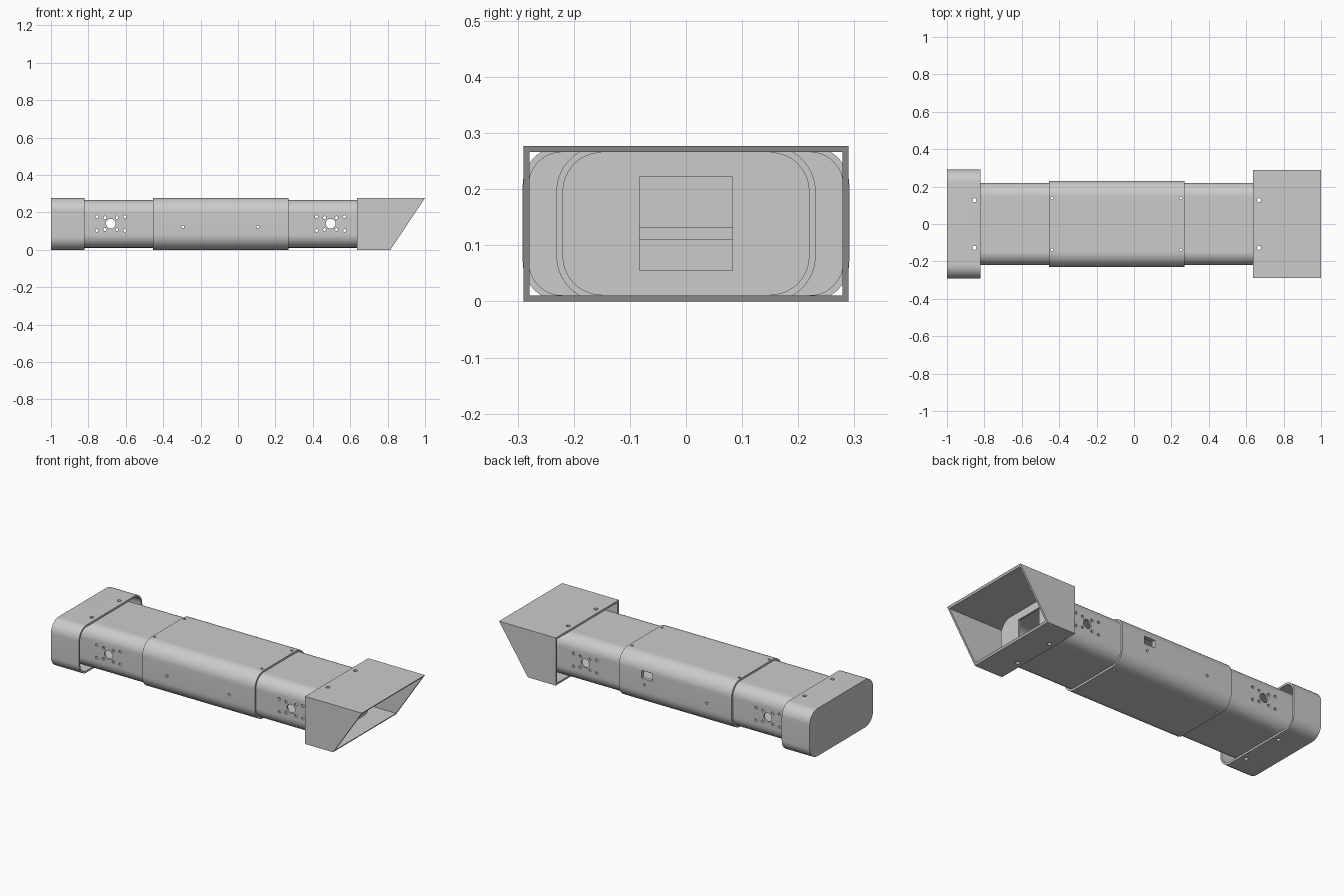
import bpy, bmesh, math
from mathutils import Matrix, Vector

cube = bpy.data.objects.get("Cube")
if cube:
    bpy.data.objects.remove(cube, do_unlink=True)

grey = bpy.data.materials.new("plain grey")
grey.use_nodes = True
GREY = (0.6, 0.6, 0.6, 1)
grey.diffuse_color = GREY
grey.node_tree.nodes["Principled BSDF"].inputs["Base Color"].default_value = GREY

H = 0.277      # overall height
MID = H / 2
T = 0.011      # wall thickness


def make(name, bm):
    me = bpy.data.meshes.new(name)
    bm.to_mesh(me)
    bm.free()
    me.materials.append(grey)
    ob = bpy.data.objects.new(name, me)
    bpy.context.collection.objects.link(ob)
    return ob


def section(half_y, half_z, r, steps=14):
    """Rounded rectangle in the YZ plane."""
    if r <= 0:
        return [(s * half_y, MID + t * half_z) for s, t in ((1, 1), (-1, 1), (-1, -1), (1, -1))]
    pts = []
    for k, (s, t) in enumerate(((1, 1), (-1, 1), (-1, -1), (1, -1))):
        for i in range(steps + 1):
            a = math.pi / 2 * (k + i / steps)
            pts.append((s * (half_y - r) + r * math.cos(a),
                        MID + t * (half_z - r) + r * math.sin(a)))
    return pts


def shell(name, half_y, half_z, r, x0, x1, cap=False, slant=0):
    """Thin-walled sleeve along x; cap closes the x0 end, slant rakes the x1 end."""
    bm = bmesh.new()

    def ring(pts, x, rake):
        return [bm.verts.new((x + rake * z / H, y, z)) for y, z in pts]

    outer = section(half_y, half_z, r)
    inner = section(half_y - T, half_z - T, max(r - T, 0))
    a, b = ring(outer, x0, 0), ring(outer, x1, slant)
    c, d = ring(inner, x0 + (T if cap else 0), 0), ring(inner, x1, slant)
    pairs = [(a, b), (b, d), (d, c)]
    if cap:
        bm.faces.new(a)
        bm.faces.new(c)
    else:
        pairs.append((c, a))
    n = len(a)
    for p, q in pairs:
        for i in range(n):
            j = (i + 1) % n
            bm.faces.new((p[i], p[j], q[j], q[i]))
    bmesh.ops.recalc_face_normals(bm, faces=bm.faces)
    return make(name, bm)


def plate(name, half_y, half_z, r, x0, x1):
    """Solid slab with a rounded section."""
    bm = bmesh.new()
    pts = section(half_y, half_z, r)
    a = [bm.verts.new((x0, y, z)) for y, z in pts]
    b = [bm.verts.new((x1, y, z)) for y, z in pts]
    bm.faces.new(a)
    bm.faces.new(b)
    for i in range(len(a)):
        j = (i + 1) % len(a)
        bm.faces.new((a[i], a[j], b[j], b[i]))
    bmesh.ops.recalc_face_normals(bm, faces=bm.faces)
    return make(name, bm)


def add_box(bm, centre, size):
    bmesh.ops.create_cube(bm, size=1, matrix=Matrix.Translation(centre) @ Matrix.Diagonal((*size, 1)))


# Main parts
tube = shell("inner_tube", 0.22, MID - T, 0.07, -0.885, 0.70)
ends = [plate("tube_end_plate", 0.22 - T, MID - 2 * T, 0.07 - T, x, x + T)
        for x in (-0.885, 0.70 - T)]
sleeve = shell("middle_sleeve", 0.231, MID, 0.081, -0.455, 0.27)
rear = shell("rear_bumper", 0.291, MID, 0.07, -1, -0.82, cap=True)
front = shell("front_scoop", 0.29, MID, 0, 0.635, 0.815, slant=0.185)
bm = bmesh.new()
add_box(bm, (-0.093, 0, 0.1215), (0.56, 0.416, 0.023))
shelf = make("inner_shelf", bm)

# Hole cutters
bm = bmesh.new()


def drill(axis, pos, r):
    rot = Matrix.Rotation(math.pi / 2, 4, 'X') if axis == 'Y' else Matrix()
    bmesh.ops.create_cone(bm, cap_ends=True, segments=20, radius1=r, radius2=r,
                          depth=1, matrix=Matrix.Translation(Vector(pos)) @ rot)


for x in (-0.68, 0.495):                      # motor mounts
    drill('Y', (x, 0, 0.14), 0.026)
    for sx in (-1, 1):
        for sz in (-1, 1):
            drill('Y', (x + sx * 0.075, 0, 0.14 + sz * 0.037), 0.008)
            drill('Y', (x + sx * 0.032, 0, 0.14 + sz * 0.032), 0.008)
for x in (-0.295, 0.105):                     # shelf screws
    drill('Y', (x, 0, 0.1225), 0.007)
for x, y, r in ((-0.853, 0.127, 0.011), (0.668, 0.127, 0.011),
                (-0.44, 0.137, 0.007), (0.25, 0.137, 0.007)):
    for s in (-1, 1):                         # vertical screws
        drill('Z', (x, s * y, MID), r)
add_box(bm, (0.09, 0.22, 0.18), (0.07, 0.1, 0.045))      # back window
for x in (-0.88, 0.695):                      # square openings in the end plates
    add_box(bm, (x, 0, MID), (0.024, 0.166, 0.166))
cutter = make("hole_cutter", bm)
cutter.hide_render = True

parts = [tube, sleeve, rear, front, shelf] + ends
for ob in parts:
    mod = ob.modifiers.new("holes", 'BOOLEAN')
    mod.operation = 'DIFFERENCE'
    mod.solver = 'EXACT'
    mod.object = cutter
deps = bpy.context.evaluated_depsgraph_get()
deps.update()
cut = [bpy.data.meshes.new_from_object(ob.evaluated_get(deps)) for ob in parts]
for ob, me in zip(parts, cut):
    ob.modifiers.clear()
    ob.data = me
bpy.data.objects.remove(cutter, do_unlink=True)

# Smooth rounded walls, crisp edges
bpy.ops.object.select_all(action='DESELECT')
for ob in parts:
    ob.select_set(True)
bpy.context.view_layer.objects.active = tube
bpy.ops.object.shade_smooth_by_angle(angle=math.radians(30))
